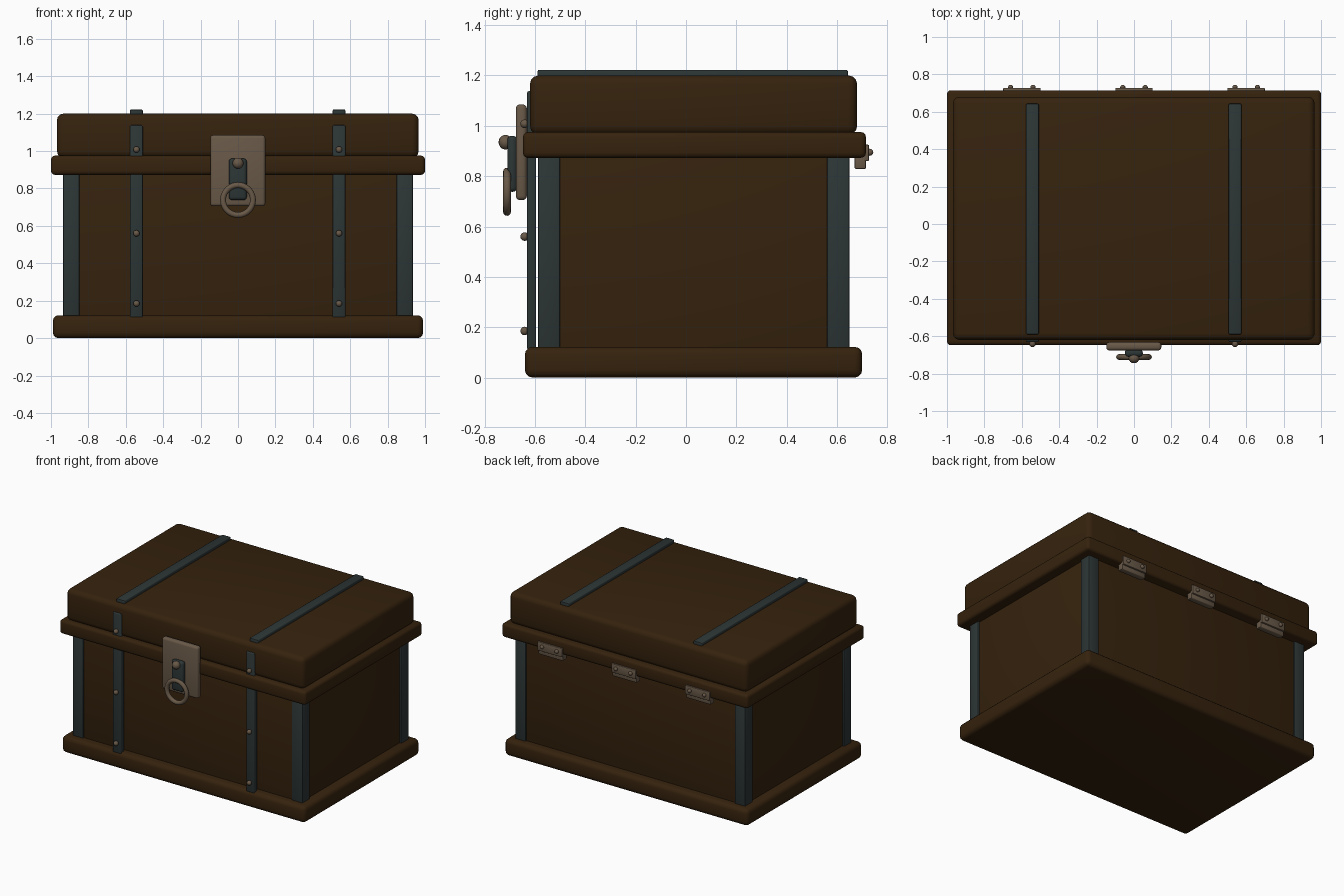
import bpy
import bmesh
from math import pi
from mathutils import Matrix

if "Cube" in bpy.data.objects:
    bpy.data.objects.remove(bpy.data.objects["Cube"])


def material(name, rgb):
    m = bpy.data.materials.new(name)
    m.use_nodes = True
    m.diffuse_color = (*rgb, 1)
    bsdf = next(n for n in m.node_tree.nodes if n.type == "BSDF_PRINCIPLED")
    bsdf.inputs["Base Color"].default_value = (*rgb, 1)
    return m


WOOD = material("dark wood", (0.036, 0.016, 0.004))
IRON = material("dark iron", (0.026, 0.036, 0.036))
BRASS = material("dull brass", (0.14, 0.10, 0.065))


def finish(obj, name, mat):
    obj.name = obj.data.name = name
    obj.data.materials.append(mat)
    bpy.ops.object.shade_smooth_by_angle(angle=pi / 4)
    return obj


def box(name, mat, xs, ys, zs, bevel=0.01, segments=3):
    """Rounded box given by its extent on each axis."""
    bpy.ops.mesh.primitive_cube_add(size=1)
    obj = bpy.context.object
    spans = (xs, ys, zs)
    size = Matrix.Diagonal([b - a for a, b in spans]).to_4x4()
    obj.data.transform(size)
    obj.location = [(a + b) / 2 for a, b in spans]
    bm = bmesh.new()
    bm.from_mesh(obj.data)
    bmesh.ops.bevel(bm, geom=bm.edges[:], offset=bevel, segments=segments,
                    profile=0.5, affect='EDGES')
    bm.to_mesh(obj.data)
    bm.free()
    return finish(obj, name, mat)


def ball(name, mat, radius, location):
    bpy.ops.mesh.primitive_uv_sphere_add(segments=16, ring_count=10,
                                         radius=radius, location=location)
    return finish(bpy.context.object, name, mat)


# Wooden case
box("base", WOOD, (-0.99, 0.99), (-0.64, 0.70), (0, 0.122), 0.03)
box("body", WOOD, (-0.92, 0.92), (-0.578, 0.638), (0.08, 0.93), 0.03)
box("rim", WOOD, (-1, 1), (-0.648, 0.715), (0.873, 0.975), 0.02)
box("lid", WOOD, (-0.968, 0.966), (-0.62, 0.68), (0.965, 1.20), 0.035)

# Iron corner posts
for side, sx in (("right", -1), ("left", 1)):
    xs = sorted((sx * 0.935, sx * 0.848))
    for end, ys in (("front", (-0.588, -0.5)), ("back", (0.56, 0.65))):
        box(f"{end}_{side}_post", IRON, xs, ys, (0.1, 0.9), 0.008, 2)

# Straps with rivets
for side, x in (("right", -0.543), ("left", 0.54)):
    xs = (x - 0.034, x + 0.034)
    box(f"front_strap_{side}", IRON, xs, (-0.631, -0.595), (0.11, 1.138), 0.006, 2)
    box(f"top_strap_{side}", IRON, xs, (-0.59, 0.643), (1.185, 1.222), 0.006, 2)
    for z in (0.185, 0.56, 1.008):
        ball(f"strap_rivet_{side}", BRASS, 0.017, (x, -0.641, z))

# Lock plate, hasp, knob and pull ring
box("lock_plate", BRASS, (-0.148, 0.146), (-0.676, -0.632), (0.705, 1.085), 0.016)
box("hasp", IRON, (-0.049, 0.047), (-0.71, -0.67), (0.738, 0.96), 0.017)
knob = ball("lock_knob", BRASS, 0.029, (0, -0.717, 0.935))
knob.scale.y = 0.95
bpy.ops.mesh.primitive_torus_add(major_radius=0.08, minor_radius=0.0155,
                                 major_segments=40, minor_segments=12,
                                 location=(0, -0.711, 0.738),
                                 rotation=(pi / 2, 0, 0))
finish(bpy.context.object, "pull_ring", BRASS)

# Back hinges
for name, x in (("right", -0.6), ("middle", 0), ("left", 0.6)):
    xs = (x - 0.1, x + 0.1)
    box(f"hinge_leaf_{name}", BRASS, xs, (0.705, 0.727), (0.86, 0.925), 0.004, 2)
    box(f"hinge_block_{name}", BRASS, xs, (0.67, 0.715), (0.828, 0.885), 0.006, 2)
    for dx in (-0.06, 0.06):
        ball(f"hinge_rivet_{name}", BRASS, 0.014, (x + dx, 0.73, 0.895))
